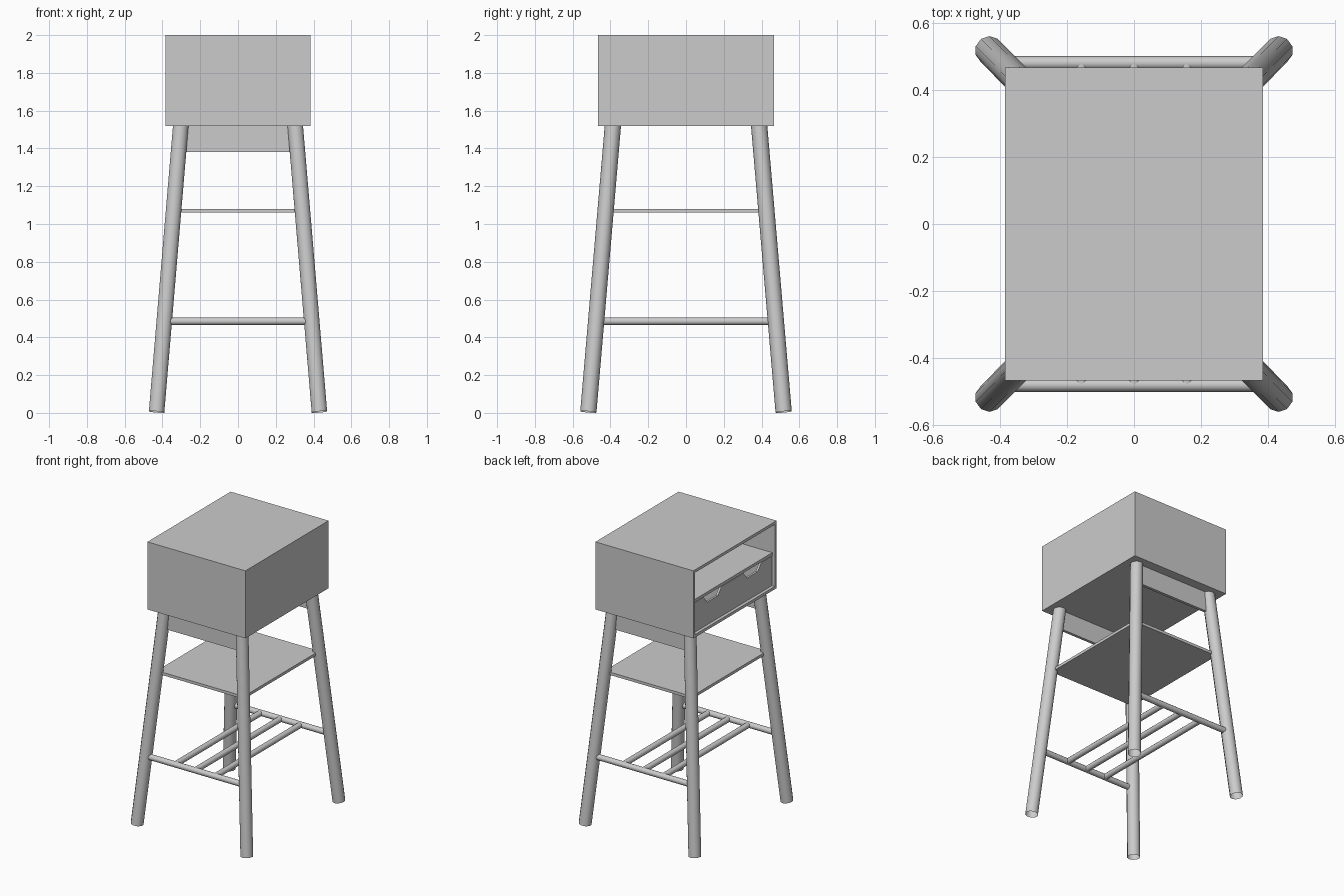
import bpy, bmesh
from mathutils import Vector

if "Cube" in bpy.data.objects:
    bpy.data.objects.remove(bpy.data.objects["Cube"])


def finish(name, bm, smooth=False):
    bmesh.ops.recalc_face_normals(bm, faces=bm.faces)
    me = bpy.data.meshes.new(name)
    bm.to_mesh(me)
    bm.free()
    for p in me.polygons:
        p.use_smooth = smooth
    ob = bpy.data.objects.new(name, me)
    bpy.context.collection.objects.link(ob)
    return ob


def add_box(bm, x0, x1, y0, y1, z0, z1):
    vs = bmesh.ops.create_cube(bm, size=1)["verts"]
    for v in vs:
        v.co = Vector((x1 if v.co.x > 0 else x0,
                       y1 if v.co.y > 0 else y0,
                       z1 if v.co.z > 0 else z0))


def box(name, *bounds):
    bm = bmesh.new()
    add_box(bm, *bounds)
    return finish(name, bm)


def rod(name, a, b, r, sides):
    a, b = Vector(a), Vector(b)
    bm = bmesh.new()
    vs = bmesh.ops.create_cone(bm, cap_ends=False, segments=sides,
                               radius1=r, radius2=r, depth=(b - a).length)["verts"]
    q = Vector((0, 0, 1)).rotation_difference(b - a)
    for v in vs:
        v.co = q @ v.co + (a + b) / 2
    return finish(name, bm, True)


X, Y, Z0, Z1, T = 0.385, 0.467, 1.52, 2.0, 0.02

# Cabinet shell, open on the -x side
box("cabinet_top", -X, X, -Y, Y, Z1 - T, Z1)
box("cabinet_bottom", -X, X, -Y, Y, Z0, Z0 + T)
box("cabinet_back", X - T, X, -Y, Y, Z0 + T, Z1 - T)
for s, side in ((-1, "front"), (1, "rear")):
    ys = sorted((s * Y, s * (Y - T)))
    box(side + "_cabinet_side", -X, X - T, *ys, Z0 + T, Z1 - T)
    # Apron under the cabinet
    ya = s * 0.39
    box(side + "_apron", -0.295, 0.295, ya - 0.01, ya + 0.01, 1.38, Z0)

# Fixed shelf above the drawers
XI, YI = X - T, Y - T
box("cabinet_shelf", -XI, XI, -YI, YI, 1.755, 1.775)

# Two drawers with a notched front as finger pull
ZB, ZT, D = Z0 + T + 0.002, 1.752, 0.015
for s, side in ((-1, "front"), (1, "rear")):
    y0, y1 = sorted((s * 0.002, s * (YI - 0.002)))
    c = (y0 + y1) / 2
    bm = bmesh.new()
    profile = [(y0, ZB), (y1, ZB), (y1, ZT), (c + 0.10, ZT), (c + 0.06, ZT - 0.05),
               (c - 0.06, ZT - 0.05), (c - 0.10, ZT), (y0, ZT)]
    face = bm.faces.new([bm.verts.new((-XI, y, z)) for y, z in profile])
    ext = bmesh.ops.extrude_face_region(bm, geom=[face], use_keep_orig=True)["geom"]
    bmesh.ops.translate(bm, vec=(D, 0, 0),
                        verts=[g for g in ext if isinstance(g, bmesh.types.BMVert)])
    add_box(bm, -XI + D, XI - D, y0, y0 + D, ZB, ZT)
    add_box(bm, -XI + D, XI - D, y1 - D, y1, ZB, ZT)
    add_box(bm, XI - D, XI - 0.002, y0, y1, ZB, ZT)
    add_box(bm, -XI + D, XI - D, y0 + D, y1 - D, ZB, ZB + 0.01)
    finish(side + "_drawer", bm)

# Splayed legs
for sx, a in ((-1, "left"), (1, "right")):
    for sy, b in ((-1, "front"), (1, "rear")):
        rod(f"{b}_{a}_leg", (sx * 0.431, sy * 0.517, 0.005),
            (sx * 0.303, sy * 0.387, 1.522), 0.043, 10)

# Middle shelf
box("middle_shelf", -0.342, 0.342, -0.423, 0.423, 1.06, 1.08)

# Lower rack: two stretchers and three crossbars
ZR = 0.485
for s, side in ((-1, "front"), (1, "rear")):
    rod(side + "_stretcher", (-0.385, s * 0.48, ZR), (0.385, s * 0.48, ZR), 0.02, 12)
for i in (-1, 0, 1):
    rod(f"rack_bar_{i + 2}", (i * 0.157, -0.48, ZR), (i * 0.157, 0.48, ZR), 0.02, 12)
